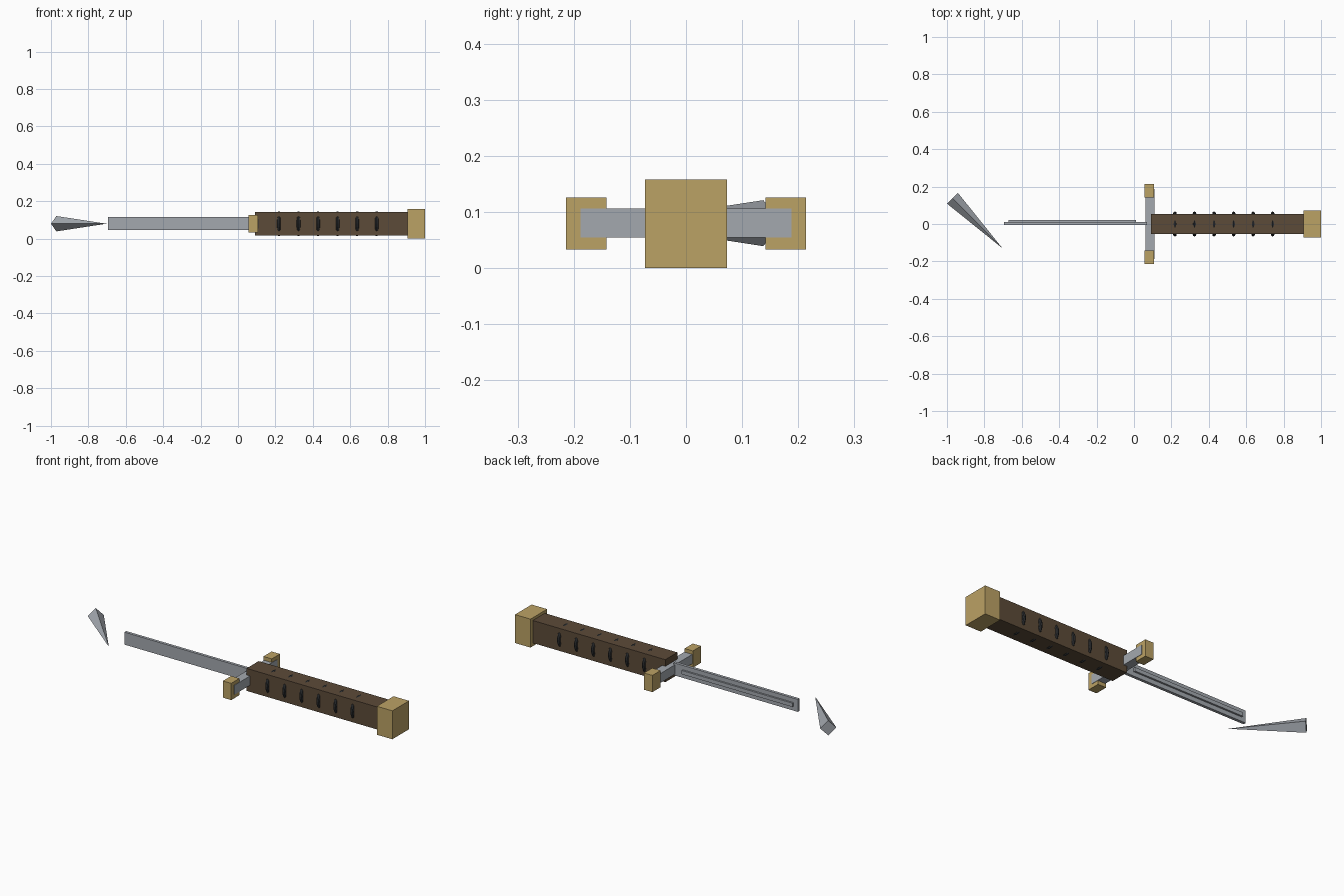
import bpy, bmesh, math
from mathutils import Vector

cube = bpy.data.objects.get("Cube")
if cube:
    bpy.data.objects.remove(cube, do_unlink=True)


def material(name, rgb):
    m = bpy.data.materials.new(name)
    m.use_nodes = True
    m.diffuse_color = (*rgb, 1)
    m.node_tree.nodes["Principled BSDF"].inputs["Base Color"].default_value = (*rgb, 1)
    return m


steel = material("steel", (0.37, 0.395, 0.43))
brass = material("brass", (0.50, 0.36, 0.13))
leather = material("brown leather", (0.107, 0.07, 0.04))
iron = material("dark iron", (0.03, 0.033, 0.036))


def finish(bm, name, mat):
    bmesh.ops.recalc_face_normals(bm, faces=bm.faces)
    mesh = bpy.data.meshes.new(name)
    bm.to_mesh(mesh)
    bm.free()
    mesh.materials.append(mat)
    ob = bpy.data.objects.new(name, mesh)
    bpy.context.collection.objects.link(ob)
    return ob


def box(name, mat, xs, ys, zs):
    bm = bmesh.new()
    bmesh.ops.create_cube(bm, size=1)
    spans = (xs, ys, zs)
    for v in bm.verts:
        v.co = [(a + b) / 2 + c * (b - a) for c, (a, b) in zip(v.co, spans)]
    return finish(bm, name, mat)


MID = 0.08  # height of the long axis

# Handle
box("pommel", brass, (0.905, 1.0), (-0.073, 0.073), (0, 0.158))
box("grip", leather, (0.09, 0.906), (-0.053, 0.053), (0.018, 0.143))

# Rings that break through the four grip faces
for i in range(6):
    bpy.ops.mesh.primitive_torus_add(
        major_segments=24, minor_segments=8, major_radius=0.057, minor_radius=0.0095,
        location=(0.219 + i * 0.1045, 0, MID), rotation=(0, math.pi / 2, 0))
    ring = bpy.context.object
    ring.name = f"grip_ring_{i + 1}"
    ring.data.materials.append(iron)

# Crossguard
box("guard_bar", steel, (0.061, 0.11), (-0.188, 0.188), (0.054, 0.106))
for side, name in ((1, "back_guard_block"), (-1, "front_guard_block")):
    box(name, brass, (0.057, 0.108), sorted((side * 0.142, side * 0.214)), (0.033, 0.126))

# Blade with a raised rib on its back
box("blade", steel, (-0.695, 0.07), (-0.005, 0.011), (0.047, 0.116))
box("blade_rib", steel, (-0.67, 0.012), (0.008, 0.021), (0.071, 0.092))

# Broken-off pointed tip: a four-sided pyramid lying at an angle
bm = bmesh.new()
apex = bm.verts.new((-0.703, -0.13, MID))
centre = Vector((-0.971, 0.138, MID))
across, up = Vector((0.029, 0.029, 0)), Vector((0, 0, 0.041))
base = [bm.verts.new(centre + d) for d in (across, up, -across, -up)]
bm.faces.new(base)
for a, b in zip(base, base[1:] + base[:1]):
    bm.faces.new((a, b, apex))
finish(bm, "blade_tip", steel)
